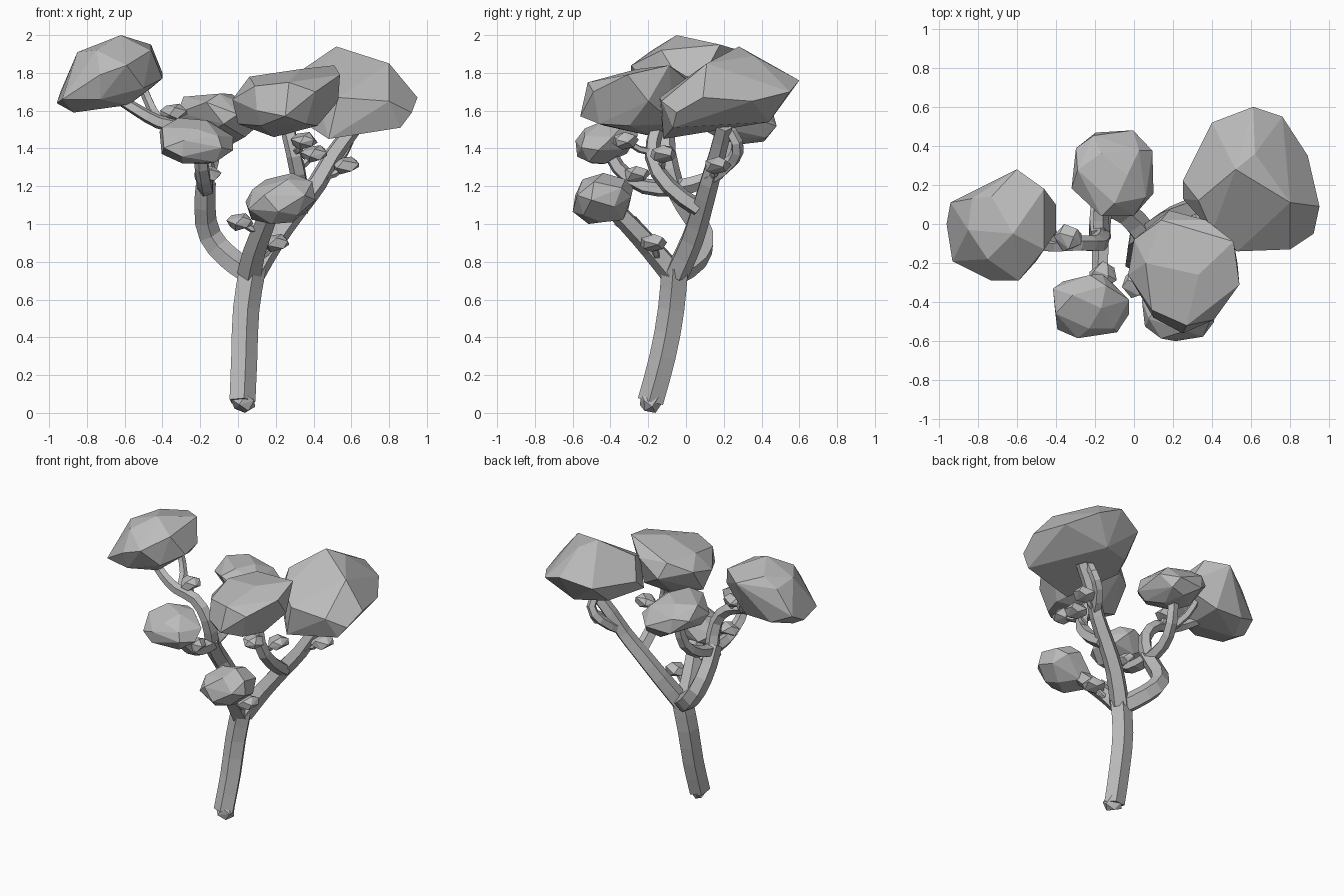
import bpy, bmesh, math, random
from mathutils import Vector

cube = bpy.data.objects.get("Cube")
if cube:
    bpy.data.objects.remove(cube, do_unlink=True)

# One plain grey for the whole tree
grey = bpy.data.materials.new("stone_grey")
grey.use_nodes = True
tone = (0.5, 0.5, 0.5, 1)
grey.diffuse_color = tone
grey.node_tree.nodes["Principled BSDF"].inputs["Base Color"].default_value = tone


def add_object(name, data):
    obj = bpy.data.objects.new(name, data)
    bpy.context.scene.collection.objects.link(obj)
    return obj


def hull(name, points):
    """Faceted convex clump wrapped around a few points."""
    bm = bmesh.new()
    for p in points:
        bm.verts.new(p)
    bmesh.ops.convex_hull(bm, input=bm.verts)
    loose = [v for v in bm.verts if not v.link_faces]
    bmesh.ops.delete(bm, geom=loose, context='VERTS')
    bmesh.ops.dissolve_limit(bm, angle_limit=math.radians(6), verts=bm.verts, edges=bm.edges)
    bmesh.ops.recalc_face_normals(bm, faces=bm.faces)
    mesh = bpy.data.meshes.new(name)
    bm.to_mesh(mesh)
    bm.free()
    mesh.materials.append(grey)
    return add_object(name, mesh)


def clump(name, centre, half, lean=(0, 0), count=22, seed=1):
    """Irregular ellipsoid fitted to a box, leaning along x and y."""
    rng = random.Random(seed)
    points = []
    for i in range(count):
        z = 1 - 2 * (i + 0.5) / count
        ring = math.sqrt(1 - z * z)
        turn = i * math.pi * (3 - math.sqrt(5)) + rng.uniform(-0.3, 0.3)
        x, y = ring * math.cos(turn), ring * math.sin(turn)
        points.append(Vector((x, y, z + lean[0] * x + lean[1] * y)))
    for axis in range(3):
        low = min(p[axis] for p in points)
        high = max(p[axis] for p in points)
        for p in points:
            unit = 2 * (p[axis] - low) / (high - low) - 1
            p[axis] = centre[axis] + half[axis] * unit
    return hull(name, points)


# Five-sided section shared by the trunk and every branch
ring_data = bpy.data.curves.new("branch_section", 'CURVE')
ring = ring_data.splines.new('POLY')
ring.points.add(4)
for i, point in enumerate(ring.points):
    angle = math.tau * i / len(ring.points)
    point.co = (math.cos(angle), math.sin(angle), 0, 1)
ring.use_cyclic_u = True
section = add_object("branch_section", ring_data)
section.hide_render = True


def branch(name, start, end, path, steps=2):
    """Tapering tube through a path, from start radius to end radius."""
    data = bpy.data.curves.new(name, 'CURVE')
    data.dimensions = '3D'
    data.bevel_mode = 'OBJECT'
    data.bevel_object = section
    data.use_fill_caps = True
    data.resolution_u = steps
    spline = data.splines.new('BEZIER')
    spline.use_smooth = False
    spline.bezier_points.add(len(path) - 1)
    for i, (point, place) in enumerate(zip(spline.bezier_points, path)):
        point.co = place
        point.handle_left_type = point.handle_right_type = 'AUTO'
        point.radius = start + (end - start) * i / (len(path) - 1)
    source = add_object(name + "_path", data)
    graph = bpy.context.evaluated_depsgraph_get()
    mesh = bpy.data.meshes.new_from_object(source.evaluated_get(graph))
    bpy.data.objects.remove(source, do_unlink=True)
    mesh.name = name
    mesh.materials.clear()
    mesh.materials.append(grey)
    for face in mesh.polygons:
        face.use_smooth = False
    return add_object(name, mesh)


# Trunk with a blunt chamfered foot
branch("trunk", 0.073, 0.075, [
    (.02, -.185, .06), (.03, -.12, .3), (.04, -.075, .55), (.075, -.055, .77)])
clump("trunk_foot", (.025, -.185, .06), (.066, .06, .06), count=12)

# Main limbs
branch("left_limb", .068, .045, [
    (.08, -.05, .74), (.19, .03, .92), (.31, .08, 1.08), (.42, .12, 1.22),
    (.5, .16, 1.36), (.62, .2, 1.52)])
branch("right_limb", .068, .058, [
    (.06, -.06, .74), (-.05, .06, .82), (-.15, .09, .94), (-.18, 0, 1.1),
    (-.175, -.07, 1.22)])
branch("front_limb", .068, .05, [
    (.06, -.07, .74), (.09, -.18, .87), (.14, -.3, 1), (.18, -.4, 1.1)])

# Secondary branches reaching into the foliage
branch("centre_branch", .05, .04, [
    (.33, .07, 1.08), (.33, -.09, 1.2), (.3, -.18, 1.36), (.26, -.15, 1.52)])
branch("left_fork", .04, .03, [
    (.44, .12, 1.24), (.52, .25, 1.34), (.58, .27, 1.43), (.56, .2, 1.53)])
branch("right_outer_branch", .05, .03, [
    (-.17, -.06, 1.2), (-.18, -.1, 1.38), (-.28, -.1, 1.5), (-.42, -.11, 1.54),
    (-.53, -.1, 1.6), (-.64, -.06, 1.67)])
branch("right_upper_twig", .03, .025, [
    (-.4, -.11, 1.53), (-.45, .01, 1.6), (-.51, .05, 1.74)])
branch("right_front_branch", .048, .036, [
    (-.17, -.06, 1.19), (-.17, -.22, 1.2), (-.19, -.36, 1.3), (-.2, -.42, 1.42)])
branch("right_back_branch", .046, .036, [
    (-.17, -.06, 1.19), (-.17, .1, 1.23), (-.14, .22, 1.33), (-.12, .26, 1.47)])

# Large canopies
hull("left_canopy", [
    (.52, .28, 1.94), (.8, .11, 1.85), (.61, .6, 1.76), (.76, .55, 1.7),
    (.89, .35, 1.65), (.95, .09, 1.67), (.92, -.05, 1.59), (.8, -.13, 1.65),
    (.86, -.07, 1.51), (.48, -.12, 1.45), (.53, -.14, 1.67), (.25, .13, 1.6),
    (.25, .22, 1.68), (.4, .52, 1.7), (.33, .12, 1.81), (.6, .44, 1.54),
    (.62, .36, 1.89), (.4, -.04, 1.74), (.38, .36, 1.56)])
hull("right_canopy", [
    (-.62, -.05, 2), (-.46, .18, 1.95), (-.6, .28, 1.92), (-.4, .1, 1.8),
    (-.4, -.04, 1.77), (-.46, -.13, 1.92), (-.59, -.29, 1.84), (-.73, -.29, 1.79),
    (-.93, -.19, 1.66), (-.96, 0, 1.64), (-.94, .11, 1.7), (-.85, -.03, 1.91),
    (-.87, 0, 1.59), (-.58, -.1, 1.63), (-.59, .15, 1.64), (-.73, -.24, 1.66),
    (-.5, -.19, 1.72), (-.75, -.18, 1.92), (-.46, .1, 1.72), (-.8, .16, 1.64),
    (-.83, .13, 1.88), (-.73, .14, 1.95)])
hull("centre_canopy", [
    (0, -.08, 1.7), (.06, -.2, 1.78), (.18, .07, 1.66), (.37, .02, 1.75),
    (.51, -.09, 1.84), (.54, -.31, 1.79), (.53, -.2, 1.65), (.41, -.49, 1.7),
    (.27, -.52, 1.75), (.25, -.56, 1.57), (.1, -.48, 1.6), (-.03, -.26, 1.66),
    (.42, -.3, 1.52), (.19, -.16, 1.46), (0, -.2, 1.53), (.09, -.44, 1.73),
    (.33, -.26, 1.82), (.12, -.43, 1.52), (.36, -.46, 1.53), (.38, -.06, 1.53),
    (.14, .02, 1.77)])

# Smaller canopies
clump("right_front_canopy", (-.22, -.42, 1.44), (.195, .165, .122), (-.1, .35), seed=3)
clump("back_canopy", (-.11, .26, 1.555), (.21, .22, .135), (-.25, -.2), seed=4)
clump("low_front_canopy", (.225, -.44, 1.135), (.185, .16, .135), (.25, .05), seed=5)

# Leaf tufts, each held by a short twig: name, tuft centre, twig root
tufts = [
    ("trunk_tuft", (.2, -.17, .9), (.1, -.15, .82)),
    ("low_front_tuft", (.01, -.31, 1.01), (.13, -.27, .97)),
    ("left_tuft", (.57, .17, 1.31), (.45, .13, 1.25)),
    ("centre_front_tuft", (.35, -.32, 1.44), (.3, -.17, 1.38)),
    ("centre_side_tuft", (.4, -.12, 1.37), (.31, -.13, 1.3)),
    ("right_front_tuft", (-.16, -.26, 1.26), (-.17, -.2, 1.19)),
    ("right_outer_tuft", (-.34, -.07, 1.59), (-.3, -.1, 1.5)),
]
for i, (name, centre, root) in enumerate(tufts):
    clump(name, centre, (.072, .07, .047), (.1, .1), count=13, seed=i)
    middle = Vector(root).lerp(Vector(centre), 0.5) - Vector((0, 0, .015))
    branch(name + "_twig", .022, .016, [root, middle, centre], steps=1)

bpy.data.objects.remove(section, do_unlink=True)
